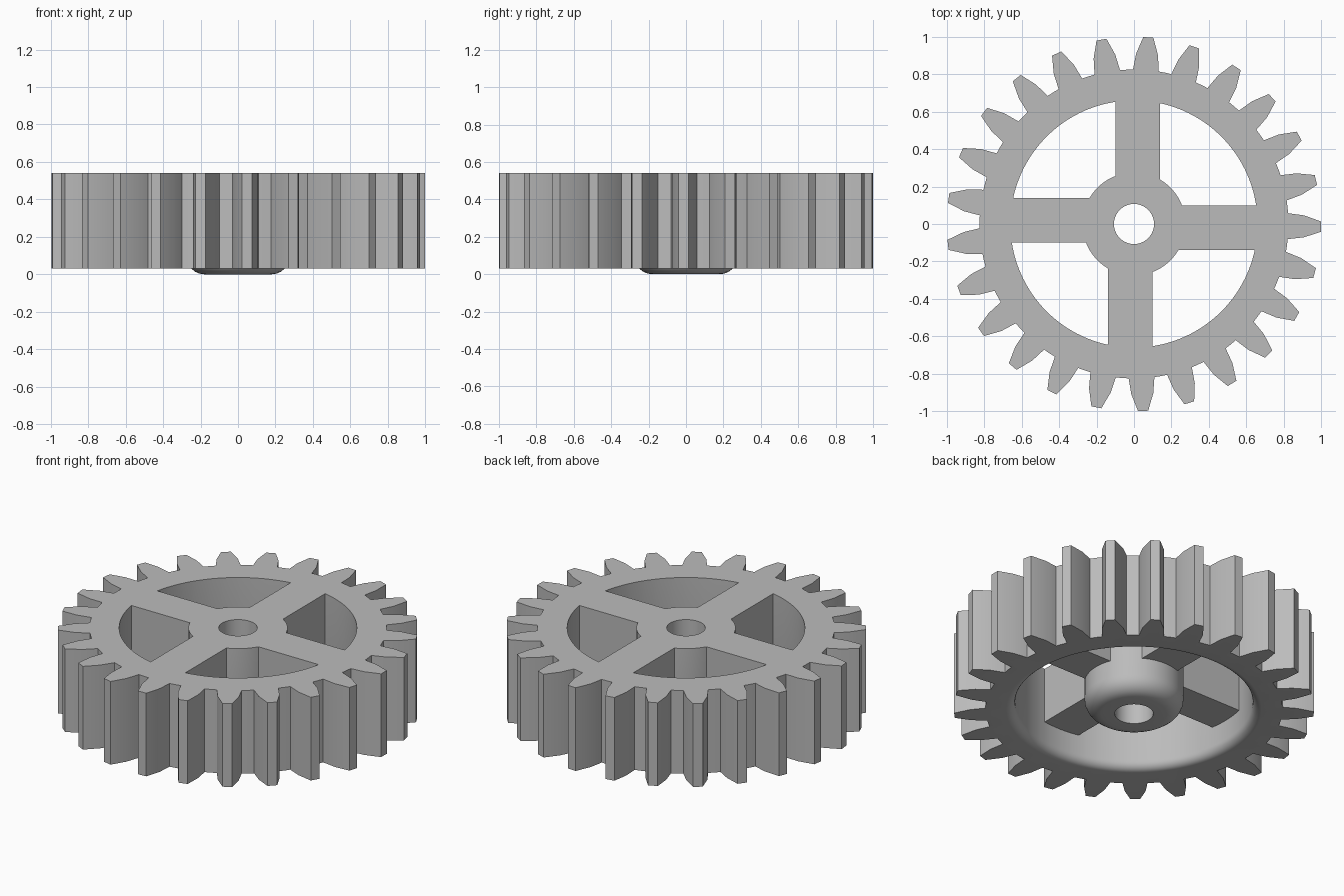
import bpy
import bmesh
from math import sin, cos, sqrt, radians, pi

cube = bpy.data.objects.get("Cube")
if cube:
    bpy.data.objects.remove(cube, do_unlink=True)

TOP, BASE = 0.54, 0.03
TEETH = 25
HUB_R, RIM_R = 0.275, 0.66

grey = bpy.data.materials.new("plain_grey")
grey.use_nodes = True
colour = (0.5, 0.5, 0.5, 1)
grey.diffuse_color = colour
bsdf = next(n for n in grey.node_tree.nodes if n.type == 'BSDF_PRINCIPLED')
bsdf.inputs["Base Color"].default_value = colour


def finish(bm, name):
    """Turn a bmesh into a named, shaded object."""
    bmesh.ops.recalc_face_normals(bm, faces=bm.faces[:])
    mesh = bpy.data.meshes.new(name)
    bm.to_mesh(mesh)
    bm.free()
    mesh.materials.append(grey)
    obj = bpy.data.objects.new(name, mesh)
    bpy.context.collection.objects.link(obj)
    bpy.ops.object.select_all(action='DESELECT')
    obj.select_set(True)
    bpy.context.view_layer.objects.active = obj
    bpy.ops.object.shade_smooth_by_angle(angle=radians(30))
    return obj


def ring(name, sections):
    """Join closed (radius, z) sections, each at its own angle, into a ring."""
    bm = bmesh.new()
    cols = [[bm.verts.new((r * cos(a), r * sin(a), z)) for r, z in pts]
            for a, pts in sections]
    for i, col in enumerate(cols):
        nxt = cols[(i + 1) % len(cols)]
        for j in range(len(col)):
            k = (j + 1) % len(col)
            bm.faces.new((col[j], nxt[j], nxt[k], col[k]))
    return finish(bm, name)


def fillet(cr, cz, size, start, end, steps=6):
    """Arc points in the (radius, z) plane."""
    arc = [radians(start + (end - start) * i / steps) for i in range(steps + 1)]
    return [(cr + size * cos(a), cz + size * sin(a)) for a in arc]


# Toothed rim: tooth outline outside, wall with a rounded lower lip inside
tooth = [(-7.2, 0.825), (-4.8, 0.825), (-3.7, 0.91), (-1.55, 1.0),
         (1.55, 1.0), (3.7, 0.91), (4.8, 0.825)]
lip = 0.05
inner = fillet(RIM_R + lip, BASE + lip, lip, 270, 180) + [(RIM_R, TOP)]
sections = []
for t in range(TEETH):
    for offset, r in tooth:
        angle = radians(t * 360 / TEETH + offset - 0.8)
        sections.append((angle, [(r, TOP), (r, BASE)] + inner))
ring("toothed_rim", sections)

# Hub: bored cylinder with a rounded lower end standing below the rim
bore = 0.107
hub_profile = [(bore, TOP), (HUB_R, TOP)]
hub_profile += fillet(HUB_R - 0.095, 0.095, 0.095, 0, -90)
hub_profile += [(bore, 0)]
ring("hub", [(2 * pi * i / 96, hub_profile) for i in range(96)])


# Spokes: flush with the top, ends curved to meet the hub and rim
def spoke(name, turn):
    bm = bmesh.new()
    ys = [-0.1 + 0.24 * i / 8 for i in range(9)]
    outline = [(sqrt((HUB_R - 0.002) ** 2 - y * y), -y) for y in ys]
    outline += [(sqrt((RIM_R + 0.002) ** 2 - y * y), -y) for y in reversed(ys)]
    c, s = cos(turn), sin(turn)
    face = bm.faces.new([bm.verts.new((x * c - y * s, x * s + y * c, 0.2))
                         for x, y in outline])
    top = bmesh.ops.extrude_face_region(bm, geom=[face])["geom"]
    moved = [v for v in top if isinstance(v, bmesh.types.BMVert)]
    bmesh.ops.translate(bm, vec=(0, 0, TOP - 0.2), verts=moved)
    return finish(bm, name)


for i, side in enumerate(("left", "back", "right", "front")):
    spoke(side + "_spoke", i * pi / 2)
